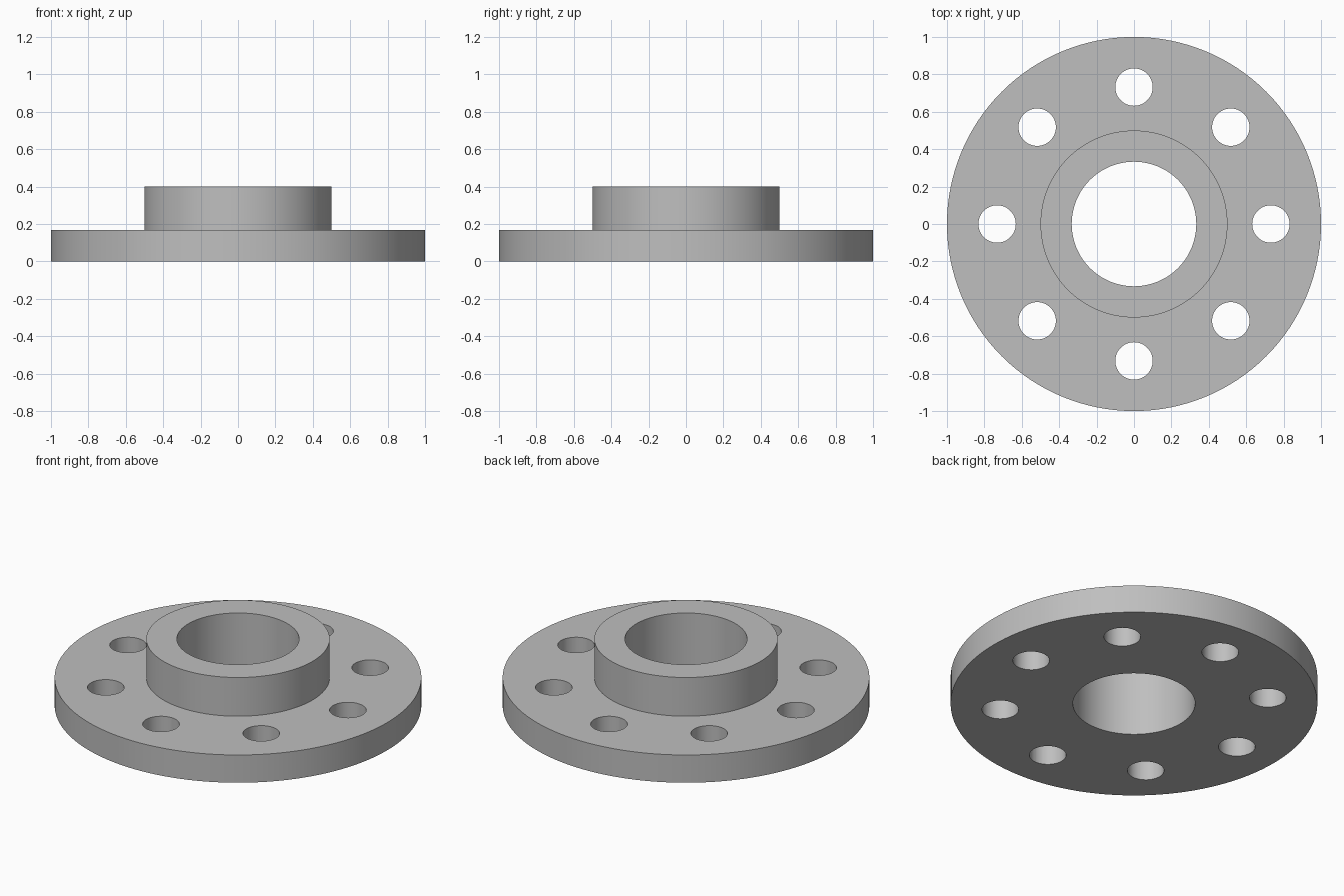
import bpy, bmesh, math
from mathutils import Matrix, Vector

cube = bpy.data.objects.get("Cube")
if cube:
    bpy.data.objects.remove(cube, do_unlink=True)

OUTER_R, HUB_R, BORE_R = 1.0, 0.5, 0.333
FLANGE_H, HUB_H = 0.167, 0.4
HOLE_R, BOLT_CIRCLE_R, HOLES = 0.1, 0.732, 8
SIDES = 128


def make_object(name, bm):
    mesh = bpy.data.meshes.new(name)
    bmesh.ops.recalc_face_normals(bm, faces=bm.faces)
    bm.to_mesh(mesh)
    bm.free()
    obj = bpy.data.objects.new(name, mesh)
    bpy.context.collection.objects.link(obj)
    return obj


# Material
steel = bpy.data.materials.new("steel grey")
steel.use_nodes = True
color = (0.52, 0.52, 0.52, 1)
steel.diffuse_color = color
steel.node_tree.nodes["Principled BSDF"].inputs["Base Color"].default_value = color

# Flange body with raised hub and bore: one revolved section
profile = [(BORE_R, 0), (OUTER_R, 0), (OUTER_R, FLANGE_H),
           (HUB_R, FLANGE_H), (HUB_R, HUB_H), (BORE_R, HUB_H)]
bm = bmesh.new()
verts = [bm.verts.new((r, 0, z)) for r, z in profile]
edges = [bm.edges.new((v, verts[i - 1])) for i, v in enumerate(verts)]
bmesh.ops.spin(bm, geom=verts + edges, cent=(0, 0, 0), axis=(0, 0, 1),
               angle=math.tau, steps=SIDES, use_merge=True)
bmesh.ops.remove_doubles(bm, verts=bm.verts, dist=1e-5)
flange = make_object("flange", bm)
flange.data.materials.append(steel)

# Bolt hole cutters, evenly spaced on the bolt circle
bm = bmesh.new()
for i in range(HOLES):
    turn = Matrix.Rotation(math.tau * i / HOLES, 4, "Z")
    place = turn @ Matrix.Translation(Vector((BOLT_CIRCLE_R, 0, FLANGE_H / 2)))
    bmesh.ops.create_cone(bm, cap_ends=True, segments=48, radius1=HOLE_R,
                          radius2=HOLE_R, depth=FLANGE_H * 2, matrix=place)
cutter = make_object("bolt_hole_cutter", bm)
cutter.hide_render = True

# Cut the holes, then discard the cutter
cut = flange.modifiers.new("bolt_holes", "BOOLEAN")
cut.operation = "DIFFERENCE"
cut.solver = "EXACT"
cut.object = cutter
bpy.ops.object.select_all(action="DESELECT")
bpy.context.view_layer.objects.active = flange
flange.select_set(True)
bpy.ops.object.modifier_apply(modifier=cut.name)
bpy.data.objects.remove(cutter, do_unlink=True)

# Round walls smooth, rims sharp
bpy.ops.object.shade_smooth_by_angle(angle=math.radians(30))
